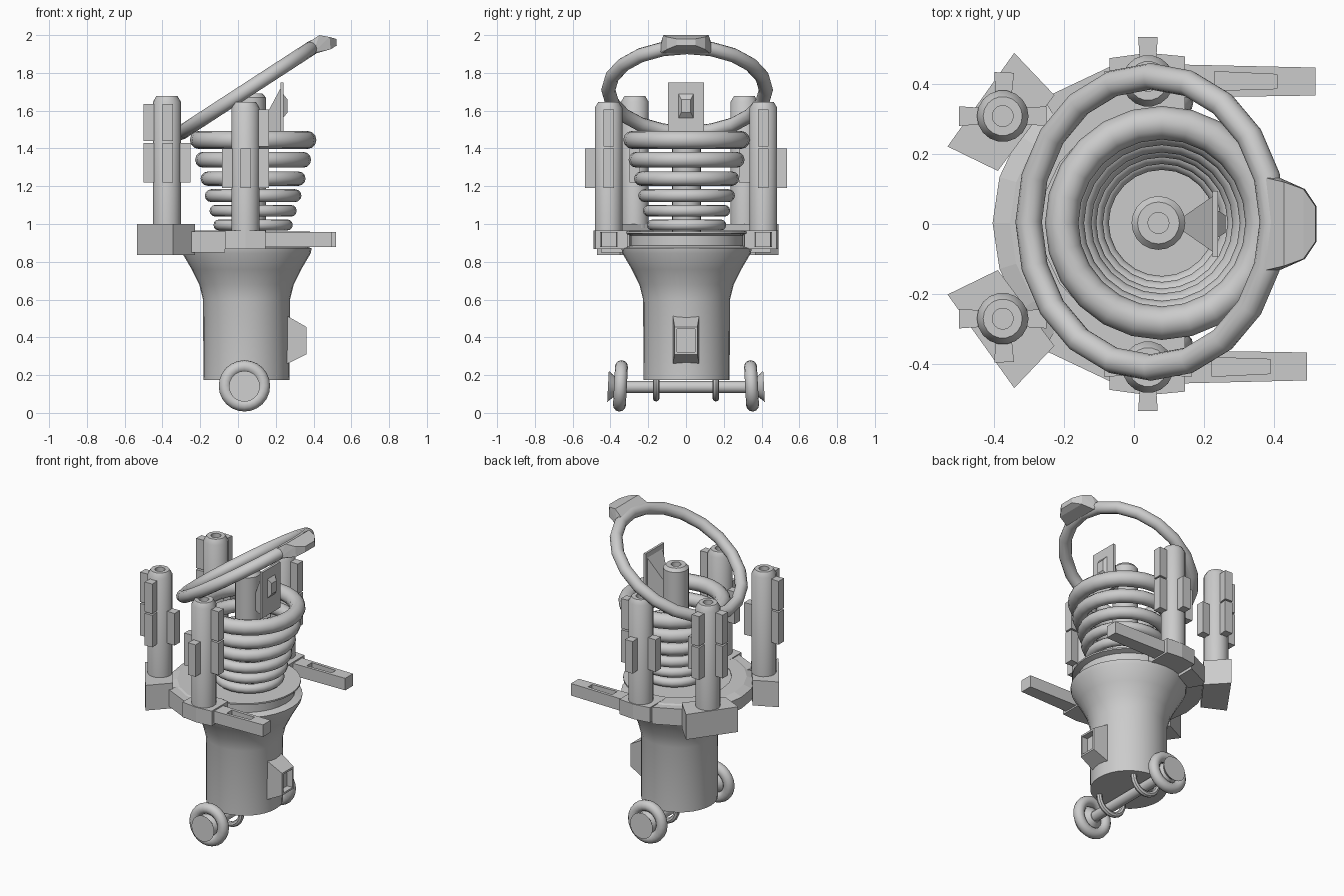
import bpy, bmesh
from math import sin, cos, pi, radians
from mathutils import Vector, Matrix

if "Cube" in bpy.data.objects:
    bpy.data.objects.remove(bpy.data.objects["Cube"])

CX, CY = 0.045, 0.003


def finish(name, bm, smooth=False, matrix=None):
    if matrix is not None:
        bm.transform(matrix)
    bmesh.ops.recalc_face_normals(bm, faces=bm.faces[:])
    me = bpy.data.meshes.new(name)
    bm.to_mesh(me)
    bm.free()
    if smooth:
        me.polygons.foreach_set("use_smooth", [True] * len(me.polygons))
        me.set_sharp_from_angle(angle=radians(32))
    ob = bpy.data.objects.new(name, me)
    bpy.context.collection.objects.link(ob)
    return ob


def lathe(name, profile, loc, n=24, rot=None):
    """Revolve (radius, height) points; both ends are capped."""
    bm = bmesh.new()
    rings = [[bm.verts.new((r * cos(2 * pi * i / n), r * sin(2 * pi * i / n), z))
              for i in range(n)] for r, z in profile]
    for a, b in zip(rings, rings[1:]):
        for i in range(n):
            j = (i + 1) % n
            bm.faces.new((a[i], a[j], b[j], b[i]))
    bm.faces.new(rings[0][::-1])
    bm.faces.new(rings[-1])
    return finish(name, bm, True, Matrix.Translation(loc) @ (rot or Matrix()))


def torus(name, R, r, loc, n=24, m=12, rot=None):
    bm = bmesh.new()
    rings = []
    for i in range(n):
        a = 2 * pi * i / n
        rings.append([bm.verts.new(((R + r * cos(2 * pi * k / m)) * cos(a),
                                    (R + r * cos(2 * pi * k / m)) * sin(a),
                                    r * sin(2 * pi * k / m))) for k in range(m)])
    for i in range(n):
        a, b = rings[i], rings[(i + 1) % n]
        for k in range(m):
            l = (k + 1) % m
            bm.faces.new((a[k], b[k], b[l], a[l]))
    return finish(name, bm, True, Matrix.Translation(loc) @ (rot or Matrix()))


def prism(name, pts, z0, z1, slot=None):
    """Extrude an xy outline; slot = (inset, length scale, depth) sinks a pocket in the top."""
    bm = bmesh.new()
    lo = [bm.verts.new((x, y, z0)) for x, y in pts]
    hi = [bm.verts.new((x, y, z1)) for x, y in pts]
    bm.faces.new(lo[::-1])
    top = bm.faces.new(hi)
    for i in range(len(pts)):
        j = (i + 1) % len(pts)
        bm.faces.new((lo[i], lo[j], hi[j], hi[i]))
    if slot:
        bm.normal_update()
        sink(bm, top, slot[0], Vector((slot[1], 1, 1)), Vector((0, 0, -slot[2])))
    return finish(name, bm)


def sink(bm, face, inset, scale, offset):
    bmesh.ops.recalc_face_normals(bm, faces=bm.faces[:])
    bmesh.ops.inset_region(bm, faces=[face], thickness=inset, use_even_offset=True)
    c = face.calc_center_median()
    bmesh.ops.scale(bm, vec=scale, verts=face.verts[:], space=Matrix.Translation(-c))
    new = bmesh.ops.extrude_discrete_faces(bm, faces=[face])["faces"][0]
    bmesh.ops.translate(bm, vec=offset, verts=new.verts[:])


def hull(name, pts):
    bm = bmesh.new()
    for p in pts:
        bm.verts.new(p)
    bmesh.ops.convex_hull(bm, input=bm.verts[:])
    bmesh.ops.dissolve_limit(bm, angle_limit=0.02, verts=bm.verts[:], edges=bm.edges[:])
    return finish(name, bm)


# Flared body with a groove below the top lip
lathe("body", [(.228, .175), (.23, .60), (.25, .68), (.29, .76), (.34, .845), (.345, .872),
               (.30, .885), (.30, .94), (.335, .95), (.335, .96)], (CX, CY, 0), 32)

# Coil rings widening upward, around the central column
for z, R, r in [(.995, .21, .029), (1.07, .231, .031), (1.15, .256, .034),
                (1.24, .278, .038), (1.34, .307, .042), (1.445, .335, .048)]:
    torus("coil_ring", R - r, r, (.08, CY, z))
lathe("central_column", [(.077, .95), (.077, 1.67), (.06, 1.69), (.03, 1.69), (.03, 1.66)],
      (.07, CY, 0), 20)

# Sight plate with wedge strut behind it and a small boss
hull("sight_plate", [(x, y, z) for x in (.225, .24) for y in (-.095, .095) for z in (1.45, 1.75)])
hull("sight_strut", [(.14, y, z) for y in (-.02, .02) for z in (1.45, 1.56)]
     + [(.226, y, z) for y in (-.08, .08) for z in (1.46, 1.72)])
hull("sight_boss", [(.238, y, z) for y in (-.04, .04) for z in (1.56, 1.69)]
     + [(.262, y, z) for y in (-.025, .025) for z in (1.59, 1.66)])

# Large tilted ring with its tip block
torus("tilted_ring", .417, .038, (.048, .006, 1.71), 20, 12, Matrix.Rotation(radians(-33), 4, 'Y'))
hull("ring_tip", [(x, s * y, z) for s in (-1, 1) for x, y, z in [
    (.365, .135, 1.955), (.40, .14, 1.91), (.43, .12, 2.0), (.42, .125, 1.905),
    (.485, .10, 1.99), (.52, .05, 1.98), (.523, .05, 1.945), (.49, .10, 1.925)]])

# C-shaped collar round the back
bm = bmesh.new()
prev = first = None
for i in range(13):
    a = radians(78 + 204 * i / 12)
    q = [bm.verts.new((CX + r * cos(a), CY + r * sin(a), z))
         for r, z in ((.31, .87), (.45, .87), (.45, .945), (.40, .965), (.31, .965))]
    if prev:
        for k in range(5):
            l = (k + 1) % 5
            bm.faces.new((prev[k], prev[l], q[l], q[k]))
    else:
        bm.faces.new(q)
    prev = q
bm.faces.new(prev)
finish("collar", bm)

# Blocks, slotted arms and pillars on both sides
for s in (-1, 1):
    prism("side_block", [(-.07, s * .31), (-.07, s * .475), (.04, s * .49), (.146, s * .48),
                         (.146, s * .31)], .868, .966)
    tip = .52 if s > 0 else .495
    prism("slotted_arm", [(.12, s * .362), (tip, s * .368), (tip, s * .448), (.12, s * .457)],
          .878, .957, (.02, .5, .05))
    dy = .01
    prism("rear_block", [(-.343, s * .48 + dy), (-.534, s * .212 + dy), (-.39, s * .142 + dy),
                         (-.228, s * .359 + dy)], .835, 1.0)
    # Web joining the rear block to the side block
    prism("collar_web", [(-.26, s * .36), (-.07, s * .45), (-.07, s * .33), (-.2, s * .26)], .85, .96)
    hi, lo = (1.41, 1.605), (1.19, 1.40)
    for name, x, y, base, top, shift, fins in [
            ("side_pillar", .04, s * .41, .94, 1.645, 0,
             [(0, hi), (0, lo), (s * 90, lo), (180, lo)]),
            ("rear_pillar", -.376, s * .29 + .019, .98, 1.677, .03,
             [(180, hi), (180, lo), (s * 88, hi), (s * 88, lo), (0, lo)])]:
        lathe(name, [(.074, base), (.074, top - .03), (.056, top), (.03, top), (.03, top - .04)],
              (x, y, 0), 18)
        for ang, (z0, z1) in fins:
            bm = bmesh.new()
            bmesh.ops.create_cube(bm, size=1)
            for v in bm.verts:
                out = v.co.x > 0
                v.co = (.125 if out else .05, v.co.y * (.056 if out else .046),
                        (z0 if v.co.z < 0 else z1) + shift)
            finish(name + "_fin", bm, False,
                   Matrix.Translation((x, y, 0)) @ Matrix.Rotation(radians(ang), 4, 'Z'))

# Socket block with a funnel recess on the right side of the body
bm = bmesh.new()
base = [bm.verts.new((.24, y, z)) for y, z in ((-.072, .25), (.072, .25), (.072, .525), (-.072, .525))]
end = [bm.verts.new((.362, y, z)) for y, z in ((-.06, .31), (.06, .31), (.06, .455), (-.06, .455))]
bm.faces.new(base[::-1])
face = bm.faces.new(end)
for i in range(4):
    j = (i + 1) % 4
    bm.faces.new((base[i], base[j], end[j], end[i]))
sink(bm, face, .012, Vector((1, 1, 1)), Vector((-.04, 0, 0)))
finish("body_socket", bm)

# Axle, hanger loops, wheels and flared hubs
WX, WZ = .034, .137
about_x = Matrix.Rotation(radians(-90), 4, 'X')
lathe("axle", [(.032, -.36), (.032, .36)], (WX, 0, WZ), 16, about_x)
for s in (-1, 1):
    torus("axle_hanger", .09, .018, (CX, s * .158, .168), 20, 8, about_x)
    tilt = Matrix.Rotation(radians(-90 * s + 3 * s), 4, 'X')
    torus("wheel", .102, .034, (WX, s * .347, .143), 24, 12, tilt)
    lathe("hub", [(.035, -.03), (.07, .0), (.055, .035), (.082, .068)], (WX, s * .345, WZ), 20, tilt)
